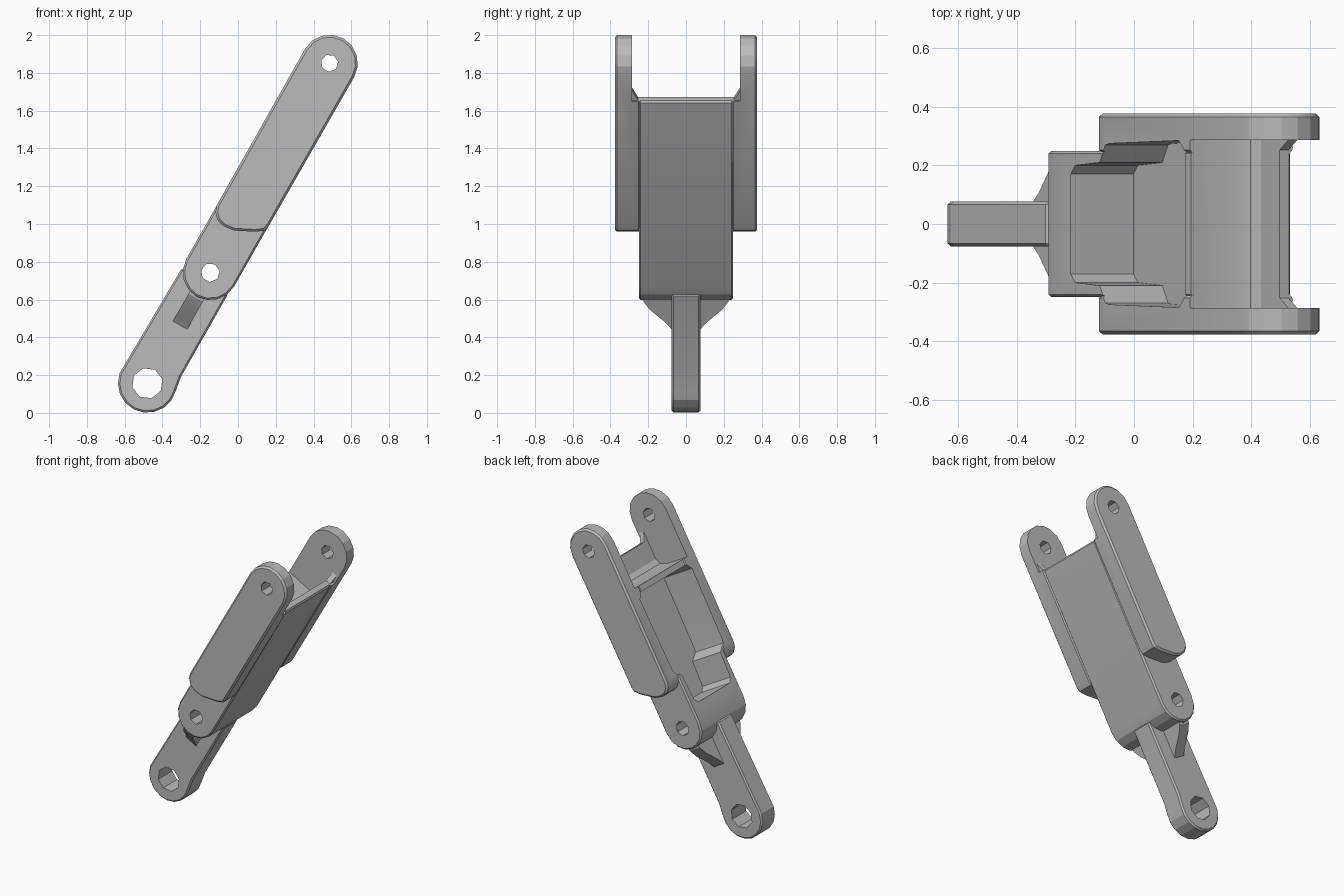
import bpy
import bmesh
from math import radians, cos, sin, pi
from mathutils import Matrix

cube = bpy.data.objects.get("Cube")
if cube:
    bpy.data.objects.remove(cube, do_unlink=True)

grey = bpy.data.materials.new("plain_grey")
grey.use_nodes = True
grey.diffuse_color = (0.5, 0.5, 0.5, 1)
grey.node_tree.nodes["Principled BSDF"].inputs["Base Color"].default_value = grey.diffuse_color

# The link is built lying along x (length), y (width), z (thickness), then tilted
TILT = Matrix.Translation((-0.48, 0, 0.157)) @ Matrix.Rotation(radians(-60.35), 4, "Y")
LENGTH, KNUCKLE = 1.95, 0.674
HALF = 0.146


def arc(cx, cz, r, start, end, steps):
    """Points on an arc, angles in degrees."""
    return [(cx + r * cos(radians(start + (end - start) * i / steps)),
             cz + r * sin(radians(start + (end - start) * i / steps)))
            for i in range(steps + 1)]


def prism(name, points, low, high, axis="Y", bevel=0.0):
    """Extrude a profile along the width (Y) or the thickness (Z)."""
    bm = bmesh.new()
    if axis == "Y":
        verts = [bm.verts.new((a, low, b)) for a, b in points]
        step = (0, high - low, 0)
    else:
        verts = [bm.verts.new((a, b, low)) for a, b in points]
        step = (0, 0, high - low)
    face = bm.faces.new(verts)
    extruded = bmesh.ops.extrude_face_region(bm, geom=[face])["geom"]
    bmesh.ops.translate(bm, vec=step, verts=[g for g in extruded if isinstance(g, bmesh.types.BMVert)])
    bmesh.ops.recalc_face_normals(bm, faces=bm.faces)
    if bevel:
        edges = [e for e in bm.edges if e.calc_face_angle() > radians(50)]
        bmesh.ops.bevel(bm, geom=edges, offset=bevel, segments=1, affect="EDGES")
    mesh = bpy.data.meshes.new(name)
    bm.to_mesh(mesh)
    bm.free()
    mesh.materials.append(grey)
    obj = bpy.data.objects.new(name, mesh)
    obj.matrix_world = TILT
    bpy.context.collection.objects.link(obj)
    return obj


def combine(target, tool, operation):
    mod = target.modifiers.new("combine", "BOOLEAN")
    mod.operation, mod.solver, mod.object = operation, "EXACT", tool
    bpy.context.view_layer.update()
    bpy.context.view_layer.objects.active = target
    bpy.ops.object.modifier_apply(modifier=mod.name)
    bpy.data.objects.remove(tool, do_unlink=True)


# Central body with a rounded knuckle end
body_profile = arc(KNUCKLE, 0, HALF, 90, 270, 8) + [(1.8, -HALF), (1.8, HALF)]
link = prism("link_body", body_profile, -0.25, 0.25, bevel=0.01)
additions = []

# Neck bar with a round eye end
neck_profile = arc(0, 0, 0.156, 100, 285, 9) + [(0.12, -0.138), (0.62, -0.138), (0.62, 0.143)]
additions.append(prism("neck", neck_profile, -0.076, 0.076, bevel=0.01))

# Side arms with an eye at the top and a skewed round foot
arm_profile = (arc(LENGTH, 0, 0.15, -90, 90, 8)
               + [(1.0, 0.147), (0.965, 0.135), (0.935, 0.105), (0.922, 0.06),
                  (0.93, 0.0), (0.98, -0.1), (1.01, -0.14), (1.04, -0.147)])
rib_plan = [(0.3, 0.05), (0.345, 0.07), (0.395, 0.11), (0.47, 0.19), (0.52, 0.225), (0.6, 0.235), (0.6, 0.05)]
for side in (-1, 1):
    low, high = sorted((side * 0.24, side * 0.377))
    additions.append(prism("side_arm", arm_profile, low, high, bevel=0.012))
    # Gusset between neck and knuckle
    plan = [(a, side * b) for a, b in rib_plan]
    additions.append(prism("gusset", plan, -0.042, 0.045, axis="Z"))
for part in additions:
    combine(link, part, "UNION")

# Fork slot, leaving a thin shelf and a cross wall
slot = [(1.62, 0.3), (1.62, -0.03), (1.635, -0.08), (1.67, -0.1), (1.8, -0.1),
        (1.8, -0.3), (2.3, -0.3), (2.3, 0.3)]
combine(link, prism("slot_cutter", slot, -0.287, 0.287), "DIFFERENCE")

# Blind pocket, narrower toward the knuckle
half_pocket = [(0.79, 0.17), (0.82, 0.2), (0.99, 0.21), (1.03, 0.27), (1.06, 0.275),
               (1.54, 0.285), (1.58, 0.25)]
pocket = half_pocket + [(a, -b) for a, b in reversed(half_pocket)]
combine(link, prism("pocket_cutter", pocket, -0.1, 0.3, axis="Z"), "DIFFERENCE")

# Chamfered corners where the shelf meets the arms
for side in (-1, 1):
    plan = [(a, side * b) for a, b in ((1.6, 0.25), (1.795, 0.25), (1.86, 0.287), (1.86, 0.3), (1.6, 0.3))]
    combine(link, prism("corner", plan, -0.135, -0.1, axis="Z"), "UNION")

# Pin holes: (position, radius, sides)
for pos, radius, sides in ((0, 0.082, 8), (KNUCKLE, 0.05, 7), (LENGTH, 0.046, 7)):
    ring = arc(pos, 0, radius, 0, 360, sides)[:-1]
    combine(link, prism("hole_cutter", ring, -0.6, 0.6), "DIFFERENCE")

bpy.ops.object.select_all(action="DESELECT")
link.select_set(True)
bpy.context.view_layer.objects.active = link
bpy.ops.object.shade_smooth_by_angle(angle=radians(20))
